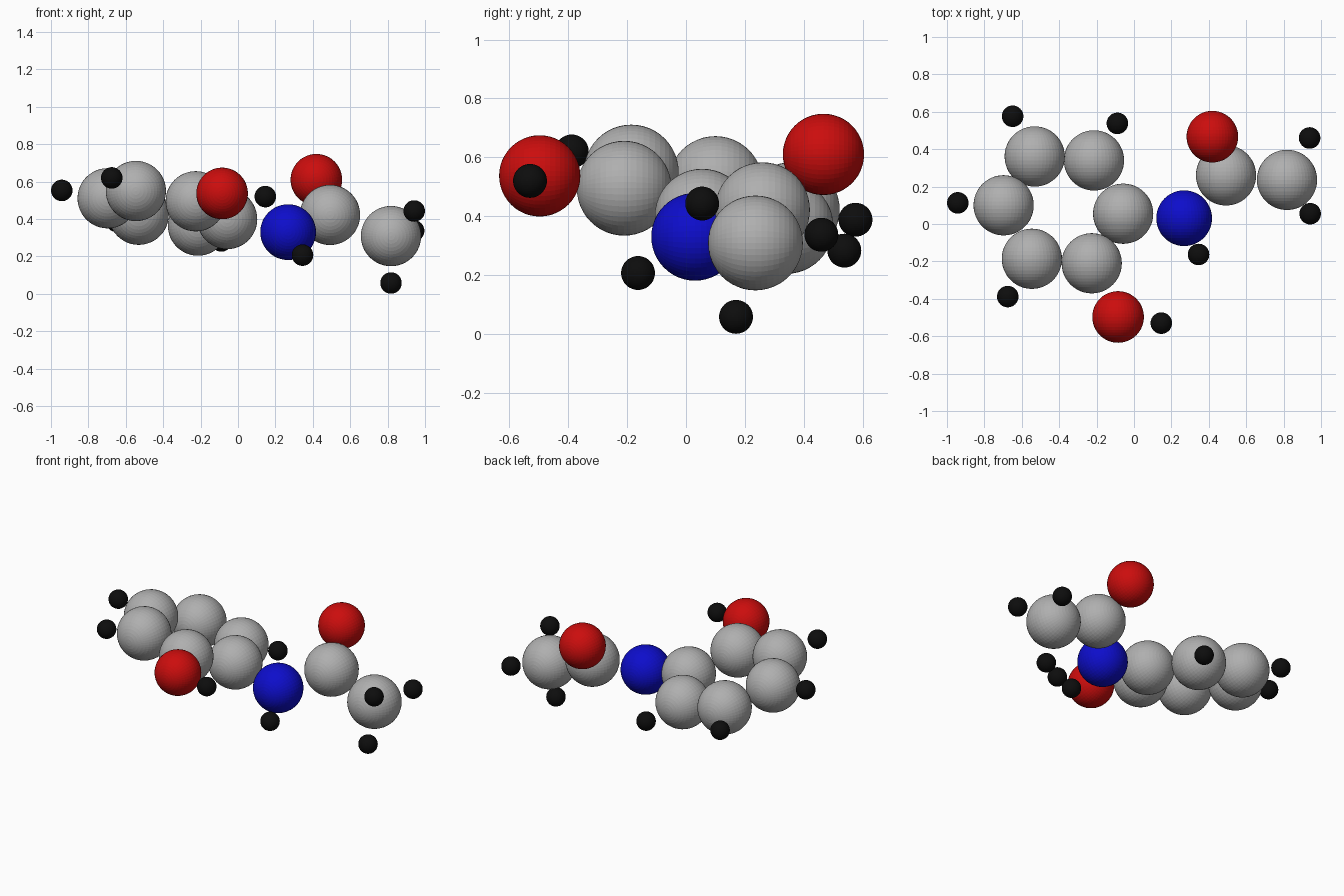
import bpy
import math


def make_material(name, rgb):
    mat = bpy.data.materials.new(name)
    mat.diffuse_color = (*rgb, 1.0)
    return mat


GREY = make_material("grey", (0.43, 0.43, 0.43))
RED = make_material("red", (0.6, 0.004, 0.004))
BLUE = make_material("blue", (0.004, 0.004, 0.6))
BLACK = make_material("black", (0.004, 0.004, 0.004))


def atoms(name, radius, material, centres):
    """Finely faceted spheres of one element, poles along y."""
    for i, centre in enumerate(centres, 1):
        bpy.ops.mesh.primitive_uv_sphere_add(
            segments=48, ring_count=24, radius=radius,
            location=centre, rotation=(math.pi / 2, 0, 0))
        ob = bpy.context.object
        ob.name = f"{name}_{i}"
        ob.data.materials.append(material)


# Six-membered tilted carbon ring
atoms("ring_carbon", 0.161, GREY, [
    (-0.058, 0.055, 0.40), (-0.226, -0.21, 0.495), (-0.546, -0.186, 0.55),
    (-0.697, 0.1, 0.511), (-0.531, 0.361, 0.423), (-0.214, 0.34, 0.365)])

# Side chain carbons
atoms("chain_carbon", 0.161, GREY, [(0.492, 0.26, 0.422), (0.818, 0.236, 0.309)])

# Nitrogen linking the ring to the chain
atoms("nitrogen", 0.149, BLUE, [(0.268, 0.031, 0.33)])

# Oxygens: one on the chain, one on the ring
atoms("oxygen", 0.138, RED, [(0.419, 0.467, 0.61), (-0.085, -0.497, 0.537)])

# Ring, hydroxyl, amine and methyl hydrogens
atoms("hydrogen", 0.0575, BLACK, [
    (-0.942, 0.113, 0.553), (-0.675, -0.388, 0.62), (-0.649, 0.576, 0.388),
    (-0.089, 0.538, 0.283), (0.146, -0.53, 0.52), (0.345, -0.163, 0.207),
    (0.939, 0.46, 0.337), (0.942, 0.055, 0.443), (0.818, 0.17, 0.058)])
